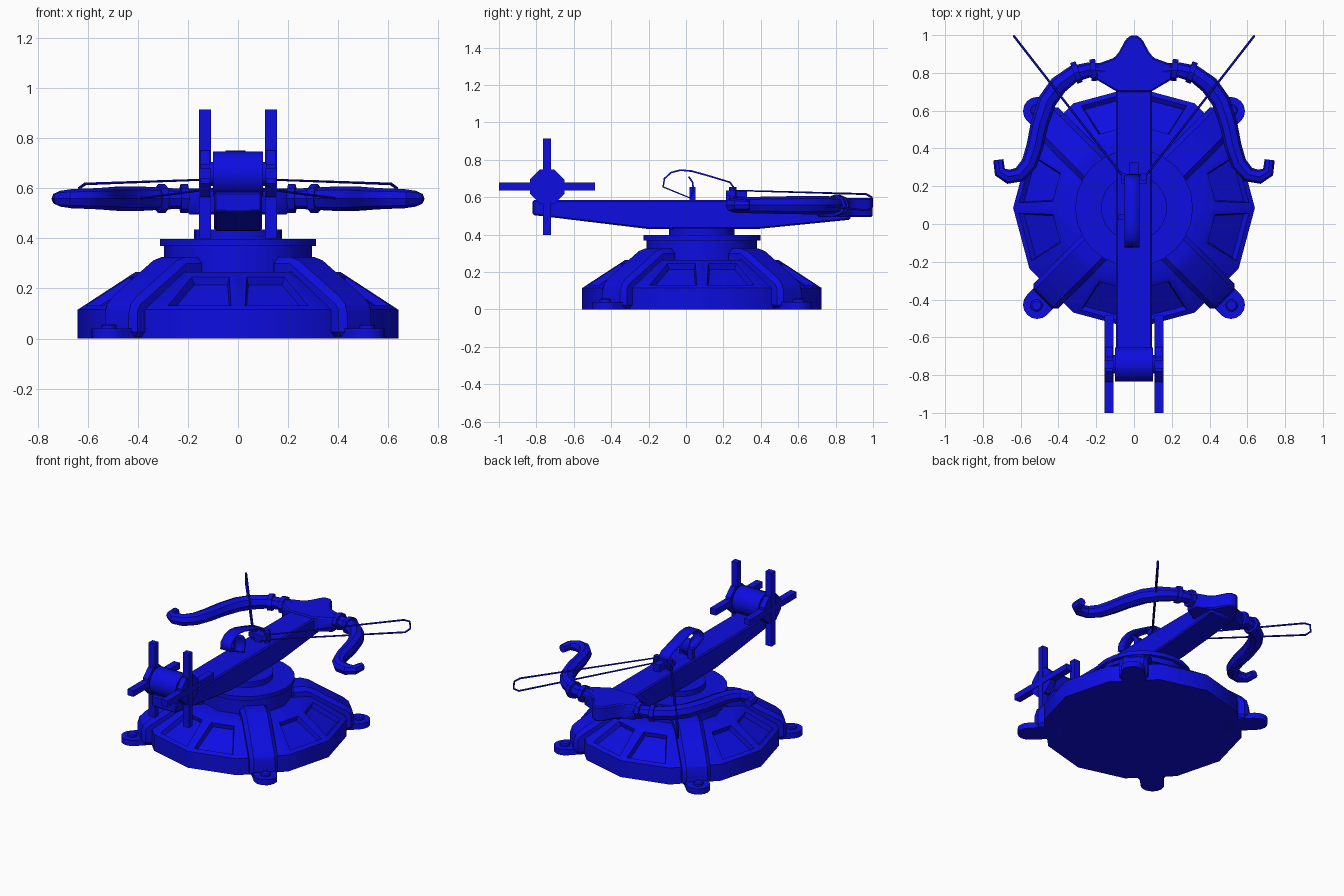
import bpy, bmesh, math
from mathutils import Vector, Matrix

if "Cube" in bpy.data.objects:
    bpy.data.objects.remove(bpy.data.objects["Cube"])

blue = bpy.data.materials.new("blue")
blue.diffuse_color = (0.004, 0.004, 0.75, 1)
blue.use_nodes = True
blue.node_tree.nodes["Principled BSDF"].inputs["Base Color"].default_value = blue.diffuse_color
CY = 0.085  # centre of the round base along y


def finish(name, bm, smooth=True):
    bmesh.ops.recalc_face_normals(bm, faces=bm.faces)
    me = bpy.data.meshes.new(name)
    bm.to_mesh(me)
    bm.free()
    me.materials.append(blue)
    ob = bpy.data.objects.new(name, me)
    bpy.context.collection.objects.link(ob)
    if smooth:
        bpy.ops.object.select_all(action='DESELECT')
        bpy.context.view_layer.objects.active = ob
        ob.select_set(True)
        bpy.ops.object.shade_smooth_by_angle(angle=math.radians(35))
    return ob


def lathe(bm, rings, n, centre):
    """Stack of n-sided rings (radius, z), capped at both ends."""
    loops = [[bm.verts.new((centre[0] + r * math.cos(math.tau * i / n),
                            centre[1] + r * math.sin(math.tau * i / n), z))
              for i in range(n)] for r, z in rings]
    for a, b in zip(loops, loops[1:]):
        for i in range(n):
            j = (i + 1) % n
            bm.faces.new((a[i], a[j], b[j], b[i]))
    bm.faces.new(loops[0][::-1])
    bm.faces.new(loops[-1])


def box(name, centre, size):
    bm = bmesh.new()
    bmesh.ops.create_cube(bm, size=1, matrix=Matrix.Translation(centre) @ Matrix.Diagonal((*size, 1)))
    return finish(name, bm, False)


def prism(name, pts, mat, bevel=0.0):
    """Extrude an outline of 3D points along a vector."""
    bm = bmesh.new()
    f = bm.faces.new([bm.verts.new(p) for p in pts])
    new = bmesh.ops.extrude_face_region(bm, geom=[f])['geom']
    bmesh.ops.translate(bm, vec=mat, verts=[v for v in new if isinstance(v, bmesh.types.BMVert)])
    if bevel:
        bmesh.ops.bevel(bm, geom=bm.edges[:], offset=bevel, segments=1, affect='EDGES')
    return finish(name, bm)


def drum(name, x0, x1, y, z, r, n):
    """Cylinder lying along x."""
    bm = bmesh.new()
    m = Matrix.Translation(((x0 + x1) / 2, y, z)) @ Matrix.Rotation(math.pi / 2, 4, 'Y') \
        @ Matrix.Rotation(math.pi / n, 4, 'Z')
    bmesh.ops.create_cone(bm, cap_ends=True, segments=n, radius1=r, radius2=r, depth=x1 - x0, matrix=m)
    return finish(name, bm)


def tube(name, pts, depth, radii=None, res=2, cyclic=False):
    cu = bpy.data.curves.new(name, 'CURVE')
    cu.dimensions = '3D'
    cu.bevel_depth, cu.bevel_resolution, cu.use_fill_caps = depth, res, True
    sp = cu.splines.new('POLY')
    sp.points.add(len(pts) - 1)
    sp.use_cyclic_u = cyclic
    for i, p in enumerate(pts):
        sp.points[i].co = (*p, 1)
        sp.points[i].radius = radii[i] if radii else 1
    tmp = bpy.data.objects.new(name + "_path", cu)
    bpy.context.collection.objects.link(tmp)
    bpy.context.view_layer.update()
    bm = bmesh.new()
    me = tmp.to_mesh()
    bm.from_mesh(me)
    tmp.to_mesh_clear()
    bpy.data.objects.remove(tmp)
    return finish(name, bm)


# Twelve-sided base with recessed panels on the faces between the legs
bm = bmesh.new()
lathe(bm, [(0.64, 0), (0.64, 0.115), (0.41, 0.265), (0.28, 0.265)], 12, (0, CY))
bm.normal_update()
panels = []
for f in bm.faces:
    c = f.calc_center_median()
    if 0.15 < c.z < 0.24:
        a = math.degrees(math.atan2(c.y - CY, c.x)) % 90
        if abs(a - 45) > 10:
            panels.append(f)
bmesh.ops.inset_individual(bm, faces=panels, thickness=0.045)
bmesh.ops.inset_individual(bm, faces=panels, thickness=0.015, depth=-0.03)
finish("base", bm)

# Turntable
for name, r, z0, z1, n in (("neck", 0.295, 0.25, 0.37, 12), ("turntable", 0.312, 0.37, 0.398, 24),
                           ("pivot", 0.175, 0.398, 0.435, 24)):
    bm = bmesh.new()
    lathe(bm, [(r, z0), (r, z1)], n, (0, CY))
    finish(name, bm)

# Four diagonal legs, each with a rounded foot and a bolt
for k in range(4):
    ang = math.radians(45 + 90 * k)
    M = Matrix.Translation((0, CY, 0)) @ Matrix.Rotation(ang, 4, 'Z')
    side = [(0.27, 0.2), (0.27, 0.325), (0.39, 0.325), (0.66, 0.155), (0.685, 0.12), (0.685, 0.0), (0.5, 0.0)]
    leg = prism("leg", [(r, -0.092, z) for r, z in side], (0, 0.184, 0), 0.025)
    leg.matrix_world = M
    arc = [(0.725 + 0.075 * math.cos(t), 0.075 * math.sin(t), 0)
           for t in (math.radians(-90 + 22.5 * i) for i in range(9))]
    foot = prism("foot", [(0.58, -0.075, 0)] + arc + [(0.58, 0.075, 0)], (0, 0, 0.04))
    foot.matrix_world = M
    bm = bmesh.new()
    lathe(bm, [(0.032, 0.03), (0.032, 0.052), (0.024, 0.058)], 12, (0.73, 0))
    finish("bolt", bm).matrix_world = M

# Stock and nose
stock = [(-0.82, 0.585), (-0.82, 0.505), (-0.2, 0.43), (0.38, 0.43), (0.88, 0.48), (0.88, 0.585)]
prism("stock", [(-0.095, y, z) for y, z in stock], (0.19, 0, 0), 0.008)
half = [(0.09, 0.7), (0.2, 0.765), (0.2, 0.845), (0.105, 0.88), (0.08, 0.91), (0.045, 0.975), (0.02, 0.998)]
prism("nose", [(x, y, 0.495) for x, y in half] + [(-x, y, 0.495) for x, y in half[::-1]], (0, 0, 0.1), 0.008)

# Windlass drum with a four-spoke wheel at each end
WY, WZ = -0.743, 0.657
drum("winch_drum", -0.1, 0.1, WY, WZ, 0.092, 16)
for s in (-1, 1):
    a, b = sorted((s * 0.112, s * 0.15))
    drum("wheel_hub", a, b, WY, WZ, 0.1, 8)
    drum("wheel_axle", min(0, s * 0.12), max(0, s * 0.12), WY, WZ, 0.05, 12)
    box("spoke_upright", (s * 0.132, WY, WZ), (0.047, 0.042, 0.515))
    box("spoke_level", (s * 0.132, WY, WZ), (0.047, 0.515, 0.042))

# Bow arms with hooked tips, clamp bands, and string loops
bow = [(0.15, 0.81), (0.24, 0.815), (0.32, 0.795), (0.40, 0.735), (0.46, 0.65), (0.5, 0.53), (0.525, 0.41),
       (0.555, 0.32), (0.605, 0.262), (0.665, 0.25), (0.71, 0.275), (0.718, 0.34)]
rad = [0.9, 0.9, 1, 1.1, 1.1, 1.05, 1, 0.95, 0.9, 0.85, 0.7, 0.6]
for s in (-1, 1):
    tube("bow_arm", [(s * x, y, 0.558) for x, y in bow], 0.045, rad)
    for x, y, slope in ((0.215, 0.815, -0.1), (0.305, 0.802, -0.35)):
        d = Vector((s, slope, 0)).normalized() * 0.015
        c = Vector((s * x, y, 0.558))
        tube("bow_band", [c - d, c + d], 0.058)
    loop = [(0.045, 0.235, 0.637), (0.61, 0.962, 0.617), (0.634, 0.993, 0.6), (0.636, 0.995, 0.55),
            (0.615, 0.968, 0.53), (0.045, 0.235, 0.605)]
    tube("string", [(s * x, y, z) for x, y, z in loop], 0.006, res=1, cyclic=True)
    bm = bmesh.new()
    lathe(bm, [(0.02, 0.57), (0.02, 0.655)], 10, (s * 0.05, 0.25))
    finish("string_post", bm)

# Catch block and bent release strip
box("catch_block", (0, 0.24, 0.622), (0.14, 0.05, 0.03))
box("catch_pin", (0, 0.27, 0.61), (0.045, 0.11, 0.05))
strip = [(0.26, 0.645), (0.235, 0.68), (0.12, 0.715), (0.03, 0.74), (-0.03, 0.745), (-0.08, 0.732),
         (-0.115, 0.7), (-0.122, 0.655), (0.025, 0.595), (0.04, 0.64), (0.035, 0.68), (0.015, 0.71)]
bm = bmesh.new()
rows = [[bm.verts.new((x, y, z)) for x in (-0.05, 0.03)] for y, z in strip]
for a, b in zip(rows, rows[1:]):
    bm.faces.new((a[0], a[1], b[1], b[0]))
ob = finish("release_strip", bm)
mod = ob.modifiers.new("thickness", 'SOLIDIFY')
mod.thickness, mod.offset = 0.009, 0
box("release_peg", (-0.065, 0.035, 0.62), (0.04, 0.03, 0.07))
